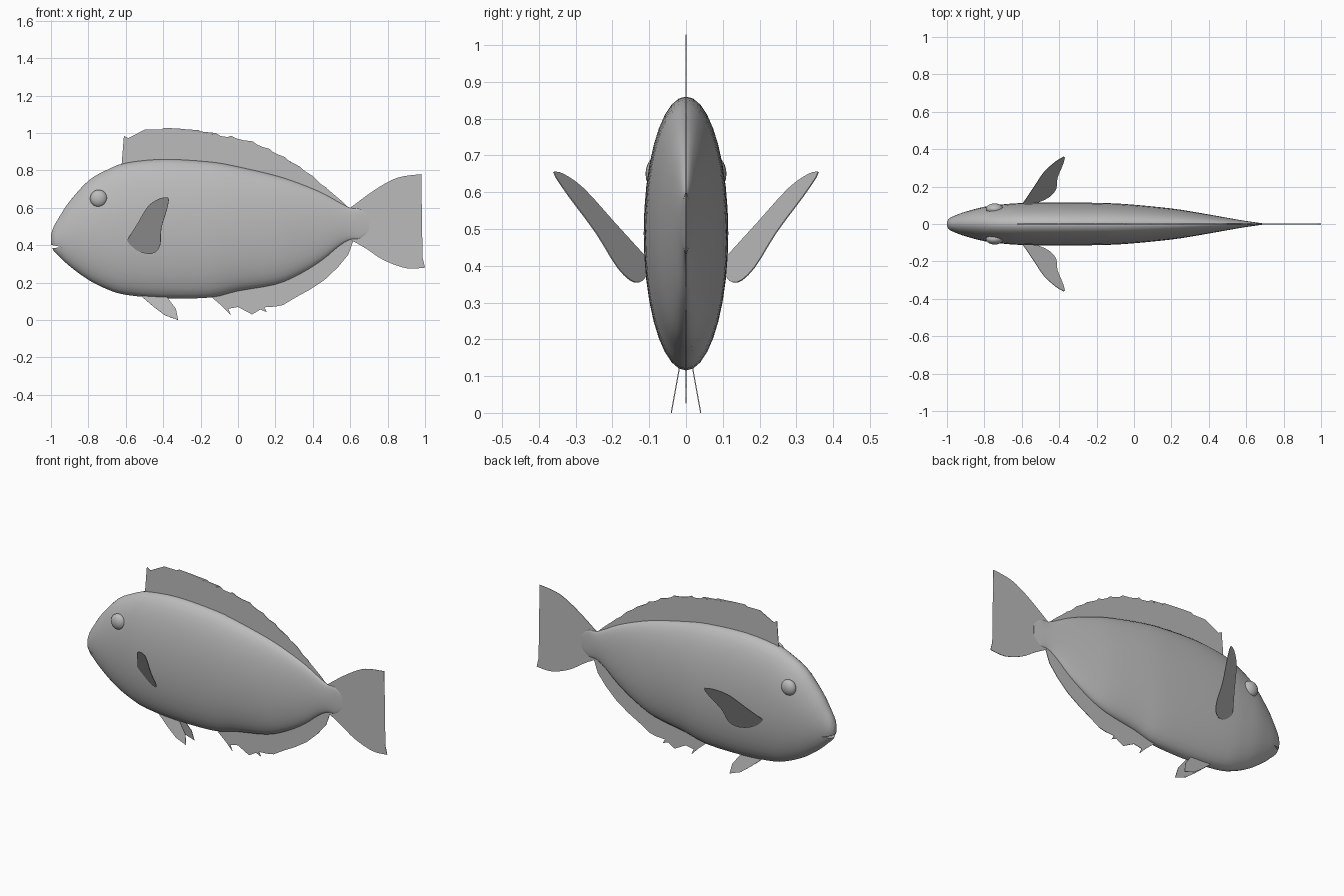
import bpy, bmesh, math
from mathutils import Vector

if "Cube" in bpy.data.objects:
    bpy.data.objects.remove(bpy.data.objects["Cube"], do_unlink=True)

GREY = (0.5, 0.5, 0.5, 1)
grey = bpy.data.materials.new("fish grey")
grey.use_nodes = True
grey.diffuse_color = GREY
grey.node_tree.nodes["Principled BSDF"].inputs["Base Color"].default_value = GREY


def add_object(name, bm):
    bmesh.ops.recalc_face_normals(bm, faces=bm.faces[:])
    mesh = bpy.data.meshes.new(name)
    bm.to_mesh(mesh)
    bm.free()
    obj = bpy.data.objects.new(name, mesh)
    bpy.context.collection.objects.link(obj)
    mesh.materials.append(grey)
    return obj


def activate(obj):
    bpy.ops.object.select_all(action='DESELECT')
    obj.select_set(True)
    bpy.context.view_layer.objects.active = obj


def smooth(obj, angle=40):
    activate(obj)
    bpy.ops.object.shade_smooth_by_angle(angle=math.radians(angle))


def spline(points, steps):
    """Catmull-Rom curve through tuples of any length."""
    pts = [Vector(p) for p in points]
    pts = [pts[0]] + pts + [pts[-1]]
    out = []
    for a, b, c, d in zip(pts, pts[1:], pts[2:], pts[3:]):
        for i in range(steps):
            t = i / steps
            out.append(0.5 * (2 * b + (c - a) * t + (2 * a - 5 * b + 4 * c - d) * t * t
                              + (3 * b - a - 3 * c + d) * t ** 3))
    return out + [pts[-1]]


def fin(name, outline, depth=lambda x, z: 0.0):
    """Thin sheet from an (x, z) outline; depth gives y."""
    bm = bmesh.new()
    face = bm.faces.new([bm.verts.new((p[0], depth(p[0], p[1]), p[1])) for p in outline])
    bmesh.ops.triangulate(bm, faces=[face])
    obj = add_object(name, bm)
    mod = obj.modifiers.new("thickness", 'SOLIDIFY')
    mod.thickness = 0.003
    mod.offset = 0
    return obj


# Body: elliptical rings from (x, top, bottom, half width)
stations = [
    (-1.0, .455, .405, .012), (-.985, .50, .37, .032), (-.95, .56, .335, .048),
    (-.9, .635, .288, .066), (-.8, .745, .215, .092), (-.7, .803, .165, .105),
    (-.6, .84, .135, .112), (-.4, .86, .117, .115), (-.15, .846, .12, .112),
    (0, .82, .155, .103), (.2, .773, .19, .083), (.33, .73, .245, .063),
    (.45, .68, .32, .042), (.54, .63, .395, .026), (.6, .60, .43, .016),
    (.65, .595, .435, .009), (.7, .56, .47, .002),
]
SIDES = 36
bm = bmesh.new()
rings = []
for x, top, bottom, half in spline(stations, 3):
    mid, high = (top + bottom) / 2, (top - bottom) / 2
    rings.append([bm.verts.new((x, half * math.cos(a), mid + high * math.sin(a)))
                  for a in (math.tau * i / SIDES for i in range(SIDES))])
for r, s in zip(rings, rings[1:]):
    for i in range(SIDES):
        j = (i + 1) % SIDES
        bm.faces.new((r[i], r[j], s[j], s[i]))
bm.faces.new(rings[0])
bm.faces.new(rings[-1])
body = add_object("body", bm)

# Mouth slit cut into the snout
bm = bmesh.new()
slit = [(-1.03, .408), (-1.03, .38), (-.94, .39)]
ends = [[bm.verts.new((x, y, z)) for x, z in slit] for y in (-.2, .2)]
for i in range(3):
    j = (i + 1) % 3
    bm.faces.new((ends[0][i], ends[0][j], ends[1][j], ends[1][i]))
for end in ends:
    bm.faces.new(end)
cutter = add_object("mouth_cutter", bm)
cutter.hide_render = True
activate(body)
cut = body.modifiers.new("mouth", 'BOOLEAN')
cut.operation = 'DIFFERENCE'
cut.solver = 'EXACT'
cut.object = cutter
bpy.ops.object.modifier_apply(modifier=cut.name)
bpy.data.objects.remove(cutter, do_unlink=True)
smooth(body)

# Dorsal fin: spine tips with scalloped webbing between them
tips = [(-.61, .985), (-.495, 1.02), (-.395, 1.028), (-.295, 1.022), (-.21, 1.015),
        (-.12, 1.0), (-.035, .985), (.08, .955), (.17, .915), (.25, .872),
        (.33, .82), (.4, .77), (.47, .71), (.55, .64), (.61, .595)]
crest = []
for a, b in zip(tips, tips[1:]):
    a, b = Vector(a), Vector(b)
    dip = .02 if a.x < -.1 else .007
    crest.append(a)
    for t, sag in ((.2, dip), (.55, dip), (.85, dip * .4)):
        crest.append(a.lerp(b, t) - Vector((0, sag)))
dorsal_base = [(.6, .55), (.45, .62), (.2, .72), (0, .77), (-.4, .81), (-.61, .79), (-.622, .835)]
fin("dorsal_fin", crest + dorsal_base)

# Anal fin with ragged front spines
fin("anal_fin", [
    (-.15, .13), (-.086, .075), (-.037, .025), (-.052, .06), (0, .07), (.075, .03),
    (.062, .062), (.11, .06), (.155, .042), (.14, .068), (.2, .072), (.24, .08),
    (.23, .092), (.31, .122), (.38, .16), (.46, .212), (.535, .283), (.59, .35),
    (.615, .42), (.57, .46), (.4, .34), (.2, .23), (0, .2)])

# Tail fin
upper = spline([(.6, .6), (.73, .695), (.85, .76), (.98, .78)], 4)
rear = spline([(.98, .78), (.963, .66), (.96, .52), (.972, .4), (1.0, .28)], 4)
lower = spline([(1.0, .28), (.9, .277), (.78, .32), (.68, .385), (.6, .43)], 4)
fin("tail_fin", upper + rear[1:] + lower[1:])

# Paired parts on both flanks
pectoral = spline([
    (-.375, .655), (-.417, .65), (-.48, .61), (-.535, .52), (-.578, .45), (-.59, .42),
    (-.535, .37), (-.46, .355), (-.417, .395), (-.41, .49), (-.38, .59), (-.37, .64)], 3)
pelvic = [(-.52, .13), (-.45, .07), (-.39, .025), (-.32, 0), (-.332, .06), (-.385, .13)]
for side, word in ((-1, "front"), (1, "back")):
    fin(word + "_pectoral_fin", pectoral,
        lambda x, z: side * (.11 + .585 * (z - .42) + .523 * (x + .59)))
    fin(word + "_pelvic_fin", pelvic, lambda x, z: side * (.04 - .18 * z))
    bm = bmesh.new()
    bmesh.ops.create_uvsphere(bm, u_segments=20, v_segments=12, radius=.046)
    eye = add_object(word + "_eye", bm)
    eye.scale = (1, .65, 1)
    eye.location = (-.745, side * .08, .65)
    smooth(eye)
